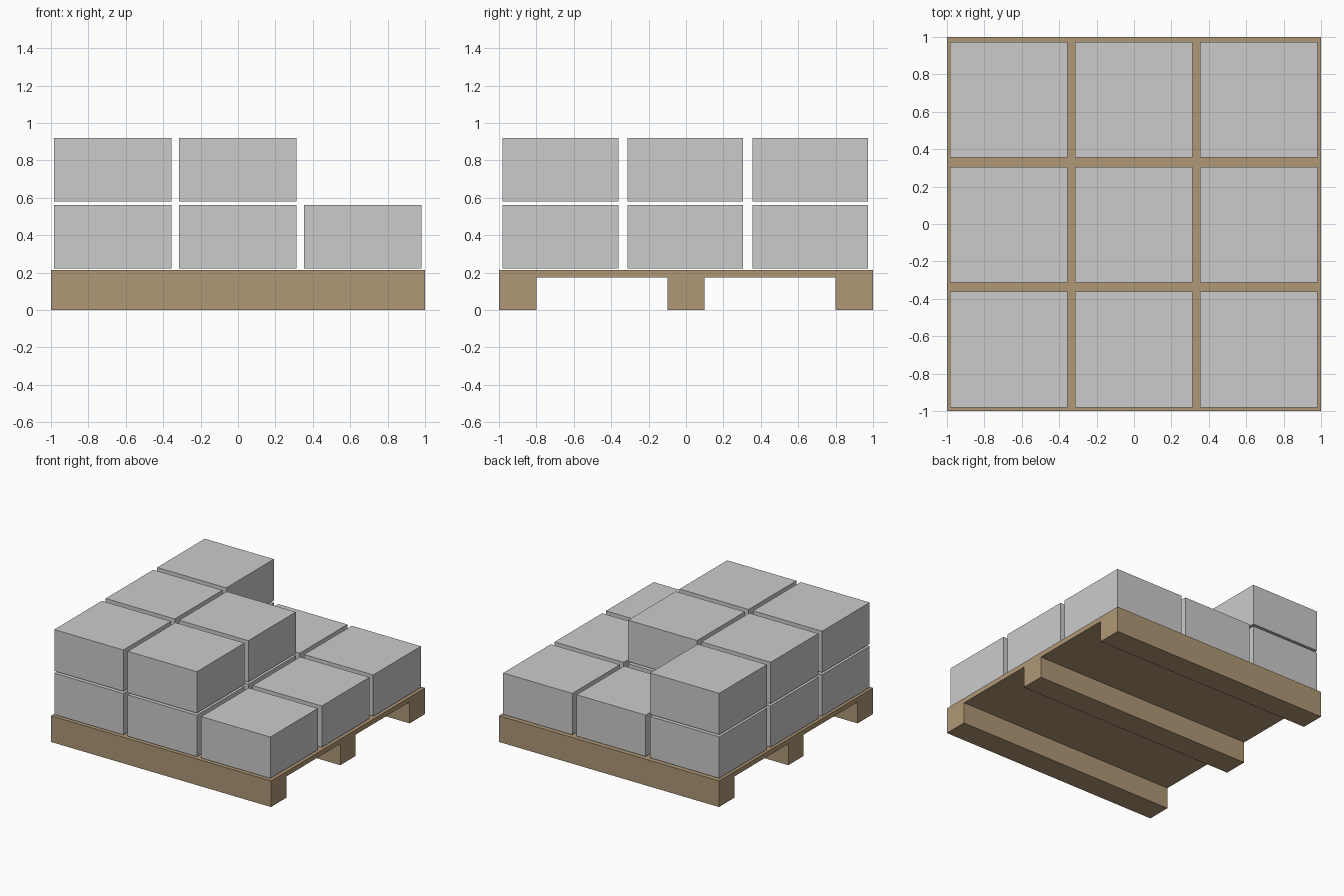
import bpy
import bmesh

if "Cube" in bpy.data.objects:
    bpy.data.objects.remove(bpy.data.objects["Cube"])

wood = bpy.data.materials.new("wood")
wood.diffuse_color = (0.43, 0.31, 0.18, 1)
wood.use_nodes = True
wood.node_tree.nodes["Principled BSDF"].inputs["Base Color"].default_value = wood.diffuse_color


def new_object(name, bm):
    bmesh.ops.recalc_face_normals(bm, faces=bm.faces)
    mesh = bpy.data.meshes.new(name)
    bm.to_mesh(mesh)
    bm.free()
    obj = bpy.data.objects.new(name, mesh)
    bpy.context.collection.objects.link(obj)
    return obj


def box(name, centre, size):
    bm = bmesh.new()
    bmesh.ops.create_cube(bm, size=1)
    bmesh.ops.scale(bm, vec=size, verts=bm.verts)
    obj = new_object(name, bm)
    obj.location = centre
    return obj


# Pallet: deck and three runners as one y-z profile extruded along x
DECK_TOP, DECK_BOTTOM = 0.215, 0.175
profile = [(-1, DECK_TOP)]
for left, right in ((-1, -0.8), (-0.1, 0.1), (0.8, 1)):
    if left > -1:
        profile.append((left, DECK_BOTTOM))
    profile += [(left, 0), (right, 0)]
    if right < 1:
        profile.append((right, DECK_BOTTOM))
profile.append((1, DECK_TOP))

bm = bmesh.new()
face = bm.faces.new([bm.verts.new((-1, y, z)) for y, z in profile])
ext = bmesh.ops.extrude_face_region(bm, geom=[face], use_keep_orig=True)
moved = [g for g in ext["geom"] if isinstance(g, bmesh.types.BMVert)]
bmesh.ops.translate(bm, vec=(2, 0, 0), verts=moved)
pallet = new_object("pallet", bm)
pallet.data.materials.append(wood)

# Cartons: full lower layer, five on the upper layer
PITCH = 0.668
SIZE = (0.628, 0.618, 0.34)
lower = [(c, r) for r in (-1, 0, 1) for c in (-1, 0, 1)]
upper = [(-1, -1), (0, -1), (-1, 0), (0, 0), (-1, 1)]
for layer, z, cells in (("lower", 0.392, lower), ("upper", 0.75, upper)):
    for i, (col, row) in enumerate(cells, 1):
        box(f"{layer}_carton_{i}",
            (col * PITCH - 0.002, row * PITCH - 0.003, z), SIZE)
